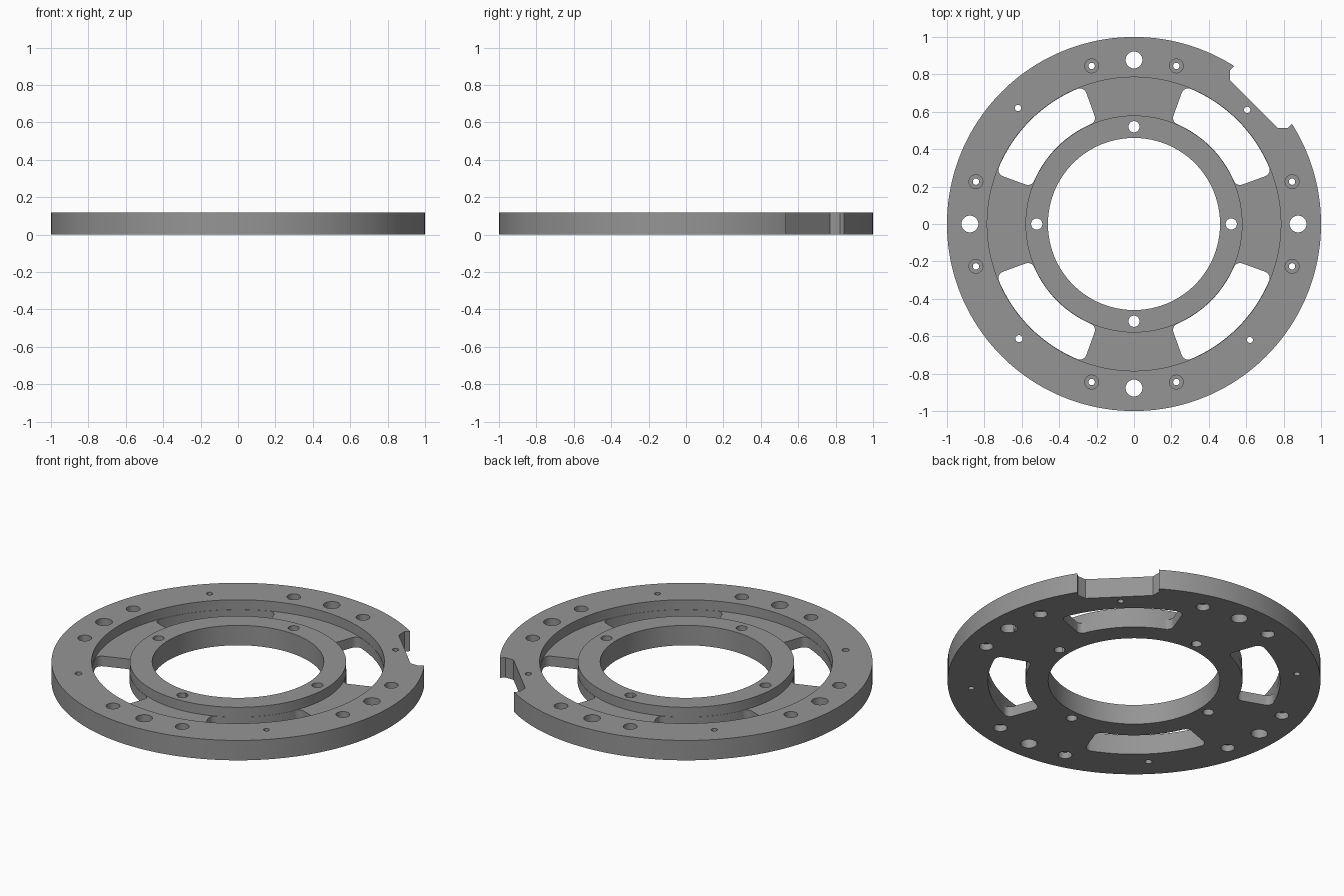
import bpy, bmesh
from math import sin, cos, asin, sqrt, pi, radians

if "Cube" in bpy.data.objects:
    bpy.data.objects.remove(bpy.data.objects["Cube"])

H = 0.118        # plate thickness
FLOOR = 0.06     # groove floor height
R_BORE, R_HUB, R_RIM = 0.46, 0.58, 0.785
SEG = 160

grey = bpy.data.materials.new("machined grey")
grey.diffuse_color = (0.30, 0.30, 0.30, 1)
grey.use_nodes = True
grey.node_tree.nodes["Principled BSDF"].inputs["Base Color"].default_value = grey.diffuse_color


def polar(r, a):
    return (r * cos(a), r * sin(a))


def make_object(name, bm):
    bmesh.ops.recalc_face_normals(bm, faces=bm.faces)
    mesh = bpy.data.meshes.new(name)
    bm.to_mesh(mesh)
    bm.free()
    mesh.materials.append(grey)
    ob = bpy.data.objects.new(name, mesh)
    bpy.context.collection.objects.link(ob)
    return ob


def add_prism(bm, outline, z0, z1):
    bottom = [bm.verts.new((x, y, z0)) for x, y in outline]
    top = [bm.verts.new((x, y, z1)) for x, y in outline]
    n = len(outline)
    bm.faces.new(bottom[::-1])
    bm.faces.new(top)
    for i in range(n):
        j = (i + 1) % n
        bm.faces.new((bottom[i], bottom[j], top[j], top[i]))


def add_hole(bm, x, y, r, z0=-0.1, z1=0.3):
    n = 32
    add_prism(bm, [(x + r * cos(2 * pi * i / n), y + r * sin(2 * pi * i / n))
                   for i in range(n)], z0, z1)


def cut(target, bm, name):
    cutter = make_object(name, bm)
    cutter.hide_render = True
    mod = target.modifiers.new(name, 'BOOLEAN')
    mod.operation = 'DIFFERENCE'
    mod.solver = 'EXACT'
    mod.object = cutter
    bpy.context.view_layer.objects.active = target
    bpy.ops.object.modifier_apply(modifier=name)
    bpy.data.objects.remove(cutter)


# Ring plate: revolved section with the recessed groove between hub and rim
section = [(R_BORE, 0), (1, 0), (1, H), (R_RIM, H), (R_RIM, FLOOR),
           (R_HUB, FLOOR), (R_HUB, H), (R_BORE, H)]
bm = bmesh.new()
rings = [[bm.verts.new((*polar(r, 2 * pi * i / SEG), z)) for r, z in section]
         for i in range(SEG)]
for i in range(SEG):
    a, b = rings[i], rings[(i + 1) % SEG]
    for k in range(len(section)):
        m = (k + 1) % len(section)
        bm.faces.new((a[k], b[k], b[m], a[m]))
plate = make_object("ring_plate", bm)

# Four arc slots with rounded corners, leaving four spokes
ri, ro, f = R_HUB + 0.0015, R_RIM - 0.0015, 0.036
half = radians(25)


def slot_outline(mid):
    pts = []
    # half outline: inner corner, radial side, outer corner, measured from slot middle
    off_i, off_o = asin(f / (ri + f)), asin(f / (ro - f))
    steps = 8
    for rc, off, start, end in ((ri + f, off_i, pi, pi / 2), (ro - f, off_o, pi / 2, 0)):
        ac = half - off
        cx, cy = polar(rc, ac)
        if start == pi / 2:
            start, end = half + pi / 2, ac
        else:
            start, end = ac + pi, half + pi / 2
        for s in range(steps + 1):
            t = start + (end - start) * s / steps
            pts.append((cx + f * cos(t), cy + f * sin(t)))
    n = 16
    a_o, a_i = half - off_o, half - off_i
    outer = [polar(ro, a_o - 2 * a_o * s / n) for s in range(1, n)]
    inner = [polar(ri, -a_i + 2 * a_i * s / n) for s in range(1, n)]
    loop = pts + outer + [(x, -y) for x, y in reversed(pts)] + inner
    c, s = cos(mid), sin(mid)
    return [(x * c - y * s, x * s + y * c) for x, y in loop]


bm = bmesh.new()
for q in range(4):
    add_prism(bm, slot_outline(radians(45 + 90 * q)), -0.1, 0.3)
cut(plate, bm, "slot_cutter")

# Through holes: rim bolts, hub bolts, small screws and dowel pins
bm = bmesh.new()
for q in range(4):
    a = q * pi / 2
    add_hole(bm, *polar(0.877, a), 0.045)
    add_hole(bm, *polar(0.52, a), 0.03)
    for d in (-15, 15):
        add_hole(bm, *polar(0.875, a + radians(d)), 0.017)
for x, y, r in ((0.605, 0.61, 0.017), (-0.62, 0.62, 0.017),
                (-0.615, -0.613, 0.019), (0.62, -0.62, 0.016)):
    add_hole(bm, x, y, r)
cut(plate, bm, "hole_cutter")

# Counterbores on both faces around the small screws
bm = bmesh.new()
for q in range(4):
    for d in (-15, 15):
        x, y = polar(0.875, q * pi / 2 + radians(d))
        add_hole(bm, x, y, 0.037, 0.08, 0.3)
        add_hole(bm, x, y, 0.037, -0.1, 0.038)
cut(plate, bm, "counterbore_cutter")

# Flat notch in the rim, symmetric about the diagonal
side = [(0.635, 0.945), (0.513, 0.823), (0.513, 0.77)]
bm = bmesh.new()
add_prism(bm, [(1.1, 1.1)] + side + [(y, x) for x, y in reversed(side)], -0.1, 0.3)
cut(plate, bm, "notch_cutter")

# Smooth round walls, crisp edges
plate.select_set(True)
bpy.context.view_layer.objects.active = plate
bpy.ops.object.shade_smooth_by_angle(angle=radians(30))
